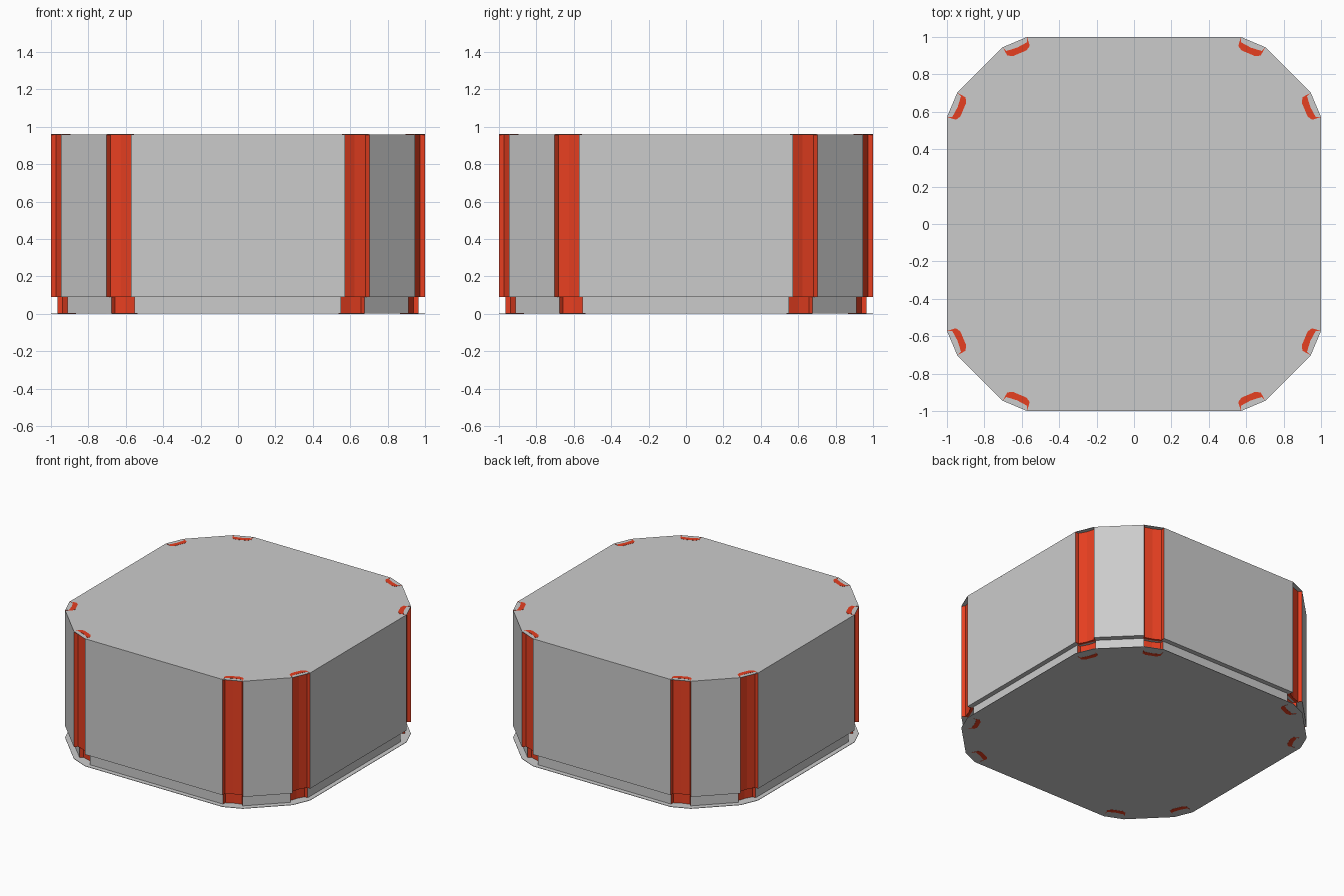
import bpy, bmesh, math
from mathutils import Vector, Matrix

if "Cube" in bpy.data.objects:
    bpy.data.objects.remove(bpy.data.objects["Cube"])

HEIGHT = 0.96
STEP = 0.09
FOOT_SCALE = 0.965

# One corner of the plan, counter-clockwise; grooves sit on its two short bevels
CORNER = [Vector(p) for p in ((1, 0.572), (0.945, 0.702), (0.702, 0.945), (0.572, 1))]
# Groove sections as (position along bevel, depth inward)
NOTCH = [(0, 0), (0.005, 0.05), (0.136, 0.05), (0.141, 0)]
STRIP = [(0, 0), (0.01, 0.026), (0.07, 0.032), (0.131, 0.026), (0.141, 0),
         (0.136, 0.05), (0.11, 0.065), (0.03, 0.065), (0.005, 0.05)]

red = bpy.data.materials.new("red")
red.diffuse_color = (0.8, 0.05, 0.015, 1)
red.use_nodes = True
red.node_tree.nodes["Principled BSDF"].inputs["Base Color"].default_value = red.diffuse_color


def prism(name, outline, z0, z1, scale=1.0, material=None):
    bm = bmesh.new()
    face = bm.faces.new([bm.verts.new((p.x * scale, p.y * scale, z0)) for p in outline])
    ext = bmesh.ops.extrude_face_region(bm, geom=[face])
    verts = [v for v in ext["geom"] if isinstance(v, bmesh.types.BMVert)]
    bmesh.ops.translate(bm, vec=(0, 0, z1 - z0), verts=verts)
    bmesh.ops.recalc_face_normals(bm, faces=bm.faces[:])
    mesh = bpy.data.meshes.new(name)
    bm.to_mesh(mesh)
    bm.free()
    if material:
        mesh.materials.append(material)
    obj = bpy.data.objects.new(name, mesh)
    bpy.context.collection.objects.link(obj)
    return obj


def on_bevel(a, b, section):
    along = (b - a).normalized()
    inward = Vector((-along.y, along.x))
    return [a + along * t + inward * d for t, d in section]


# Full plan, notched plan and the eight strip sections
plan, notched, strips = [], [], []
for i in range(4):
    turn = Matrix.Rotation(i * math.pi / 2, 2)
    p = [turn @ c for c in CORNER]
    plan += p
    for a, b in ((p[0], p[1]), (p[2], p[3])):
        notched += on_bevel(a, b, NOTCH)
        strips.append(on_bevel(a, b, STRIP))

# Grey shell: base plate, recessed foot, main body and top plate
prism("base_plate", plan, 0.001, 0.004)
prism("recessed_foot", notched, 0.002, STEP, FOOT_SCALE)
prism("main_body", notched, STEP, HEIGHT - 0.003)
prism("top_plate", plan, HEIGHT - 0.004, HEIGHT - 0.001)

# Red grooved corner strips, upper and lower
for n, s in enumerate(strips):
    prism(f"corner_strip_{n + 1}", s, STEP, HEIGHT, 1.0, red)
    prism(f"foot_strip_{n + 1}", s, 0, STEP, FOOT_SCALE, red)
